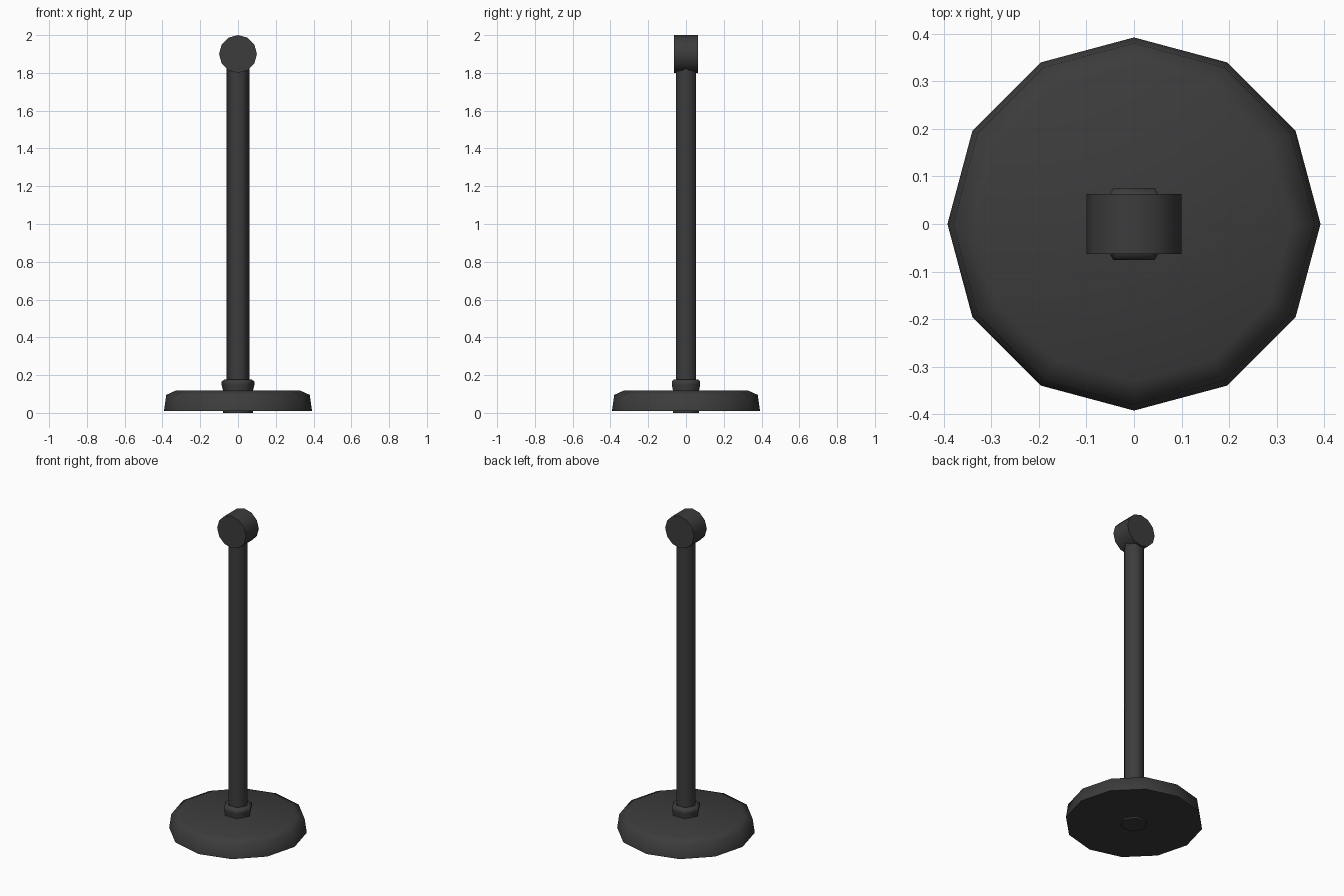
import bpy, bmesh, math
from mathutils import Matrix

if "Cube" in bpy.data.objects:
    bpy.data.objects.remove(bpy.data.objects["Cube"])

dark = bpy.data.materials.new("dark_metal")
dark.diffuse_color = (0.045, 0.045, 0.045, 1)
dark.use_nodes = True
dark.node_tree.nodes["Principled BSDF"].inputs["Base Color"].default_value = dark.diffuse_color


def lathe(name, profile, sides, matrix=Matrix()):
    """Closed solid from (radius, height) rings around z."""
    bm = bmesh.new()
    rings = [[bm.verts.new((r * math.cos(2 * math.pi * i / sides),
                            r * math.sin(2 * math.pi * i / sides), z))
              for i in range(sides)] for r, z in profile]
    for a, b in zip(rings, rings[1:]):
        for i in range(sides):
            j = (i + 1) % sides
            bm.faces.new((a[i], a[j], b[j], b[i]))
    bm.faces.new(rings[0][::-1])
    bm.faces.new(rings[-1])
    bm.transform(matrix)
    mesh = bpy.data.meshes.new(name)
    bm.to_mesh(mesh)
    bm.free()
    mesh.materials.append(dark)
    obj = bpy.data.objects.new(name, mesh)
    bpy.context.collection.objects.link(obj)
    bpy.ops.object.select_all(action='DESELECT')
    obj.select_set(True)
    bpy.context.view_layer.objects.active = obj
    bpy.ops.object.shade_smooth_by_angle(angle=math.radians(65))
    return obj


# Weighted twelve-sided foot with a bevelled rim
lathe("base", [(0.392, 0.01), (0.38, 0.095), (0.33, 0.118)], 12)

# Hexagonal collar passing through the foot
lathe("collar", [(0.08, 0), (0.08, 0.12), (0.087, 0.15),
                 (0.087, 0.165), (0.072, 0.178)], 6)

# Hexagonal pole
lathe("pole", [(0.06, 0.1), (0.06, 1.86)], 6)

# Round head lying across the pole, axis front to back
lathe("head", [(0.1, -0.063), (0.1, 0.063)], 12,
      Matrix.Translation((0, 0, 1.9)) @ Matrix.Rotation(math.pi / 2, 4, 'X'))
